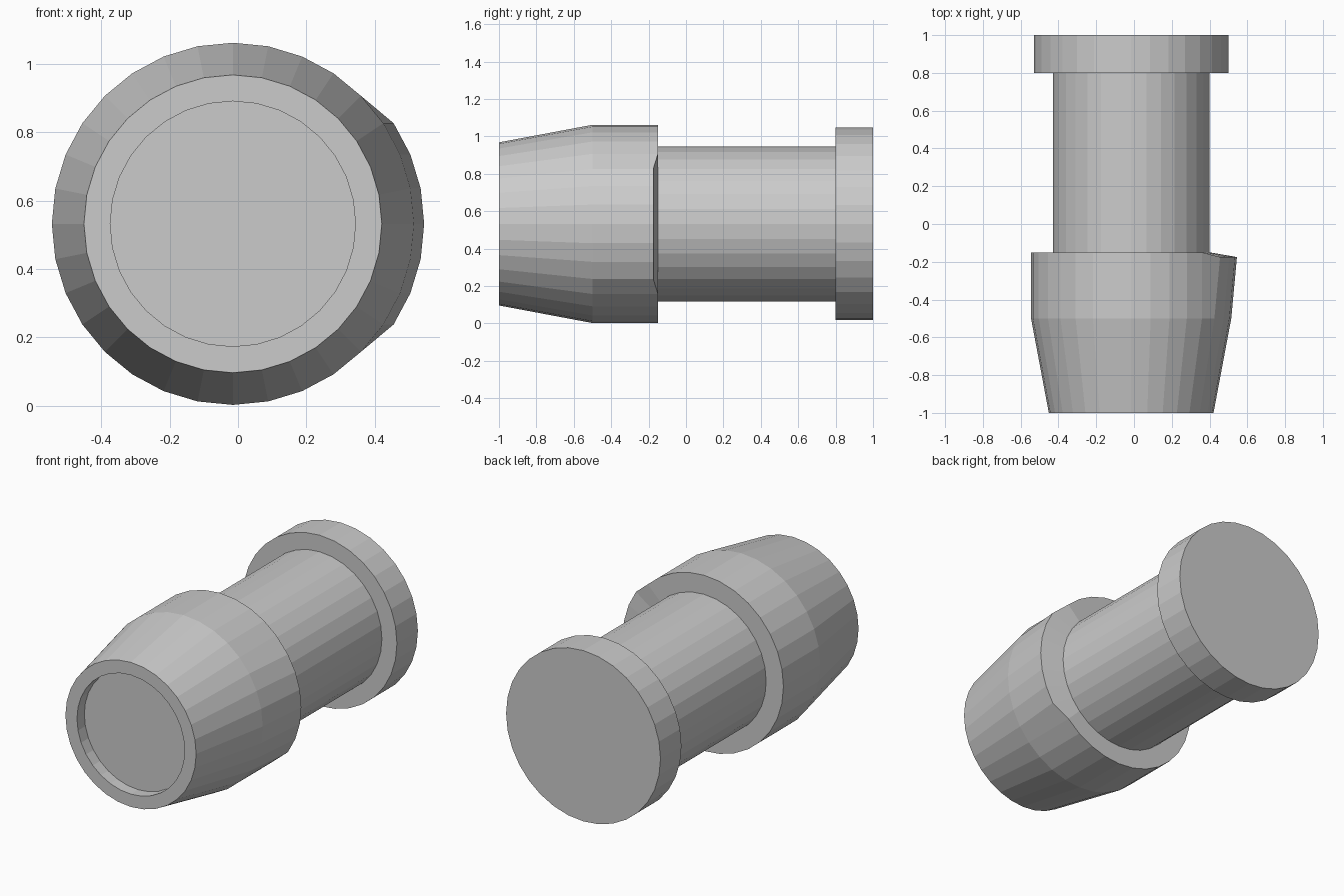
import bpy, bmesh
from math import sin, cos, pi

if "Cube" in bpy.data.objects:
    bpy.data.objects.remove(bpy.data.objects["Cube"])

SIDES, CX, CZ = 32, -0.015, 0.532

# profile as (radius, y), from recess floor to the rear cap
profile = [(0.359, -0.93), (0.359, -1.0), (0.436, -1.0), (0.53, -0.5),
           (0.53, -0.15), (0.415, -0.15), (0.415, 0.8), (0.515, 0.8), (0.515, 1.0)]
LIP = 4  # rear edge of the head

bm = bmesh.new()
rings = []
for i, (r, y) in enumerate(profile):
    ring = []
    for k in range(SIDES):
        a = 2 * pi * k / SIDES
        x, z, yy = CX + r * cos(a), CZ + r * sin(a), y
        # flared lip on the right side of the head
        if i == LIP and (k <= 3 or k >= SIDES - 3):
            x += 0.03
            yy -= 0.025
        ring.append(bm.verts.new((x, yy, z)))
    rings.append(ring)

# walls between rings
for a, b in zip(rings, rings[1:]):
    for k in range(SIDES):
        n = (k + 1) % SIDES
        bm.faces.new((a[k], a[n], b[n], b[k]))

# recess floor and rear cap
bm.faces.new(rings[0])
bm.faces.new(rings[-1])
bmesh.ops.recalc_face_normals(bm, faces=bm.faces)

mesh = bpy.data.meshes.new("plunger_button")
bm.to_mesh(mesh)
bm.free()
obj = bpy.data.objects.new("plunger_button", mesh)
bpy.context.collection.objects.link(obj)
